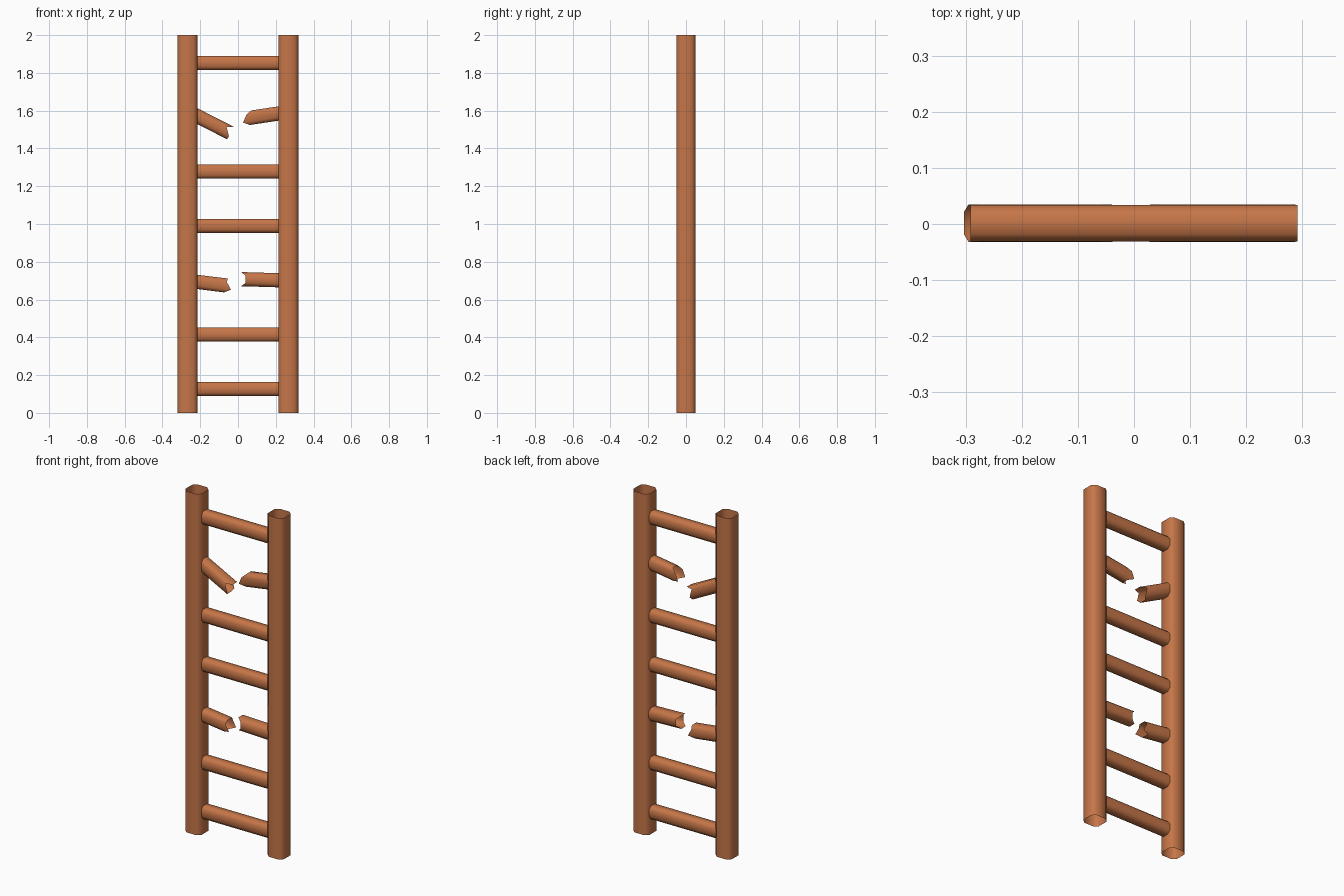
import bpy, bmesh, math

if "Cube" in bpy.data.objects:
    bpy.data.objects.remove(bpy.data.objects["Cube"])

wood = bpy.data.materials.new("brown_wood")
wood.diffuse_color = (0.56, 0.18, 0.065, 1)
wood.use_nodes = True
wood.node_tree.nodes["Principled BSDF"].inputs["Base Color"].default_value = wood.diffuse_color


def octagon(a, b, ca, cb):
    """Chamfered rectangle with half sizes a, b and chamfers ca, cb."""
    return [(a - ca, b), (a, b - cb), (a, -b + cb), (a - ca, -b),
            (-a + ca, -b), (-a, -b + cb), (-a, b - cb), (-a + ca, b)]


def tube(name, ring0, ring1):
    """Open smooth tube between two rings of points."""
    bm = bmesh.new()
    r0 = [bm.verts.new(p) for p in ring0]
    r1 = [bm.verts.new(p) for p in ring1]
    n = len(r0)
    for i in range(n):
        j = (i + 1) % n
        f = bm.faces.new((r0[i], r0[j], r1[j], r1[i]))
        f.smooth = True
    # make the walls face outward
    mid = sum((v.co for v in bm.verts), r0[0].co * 0) / (2 * n)
    bm.normal_update()
    f = list(bm.faces)[0]
    if f.normal.dot(f.calc_center_median() - mid) < 0:
        bmesh.ops.reverse_faces(bm, faces=bm.faces[:])
    me = bpy.data.meshes.new(name)
    bm.to_mesh(me)
    bm.free()
    me.materials.append(wood)
    ob = bpy.data.objects.new(name, me)
    bpy.context.collection.objects.link(ob)
    return ob


# side rails: hollow, rounded square section
rail = octagon(0.0525, 0.051, 0.02, 0.02)
for label, s in (("left", -1), ("right", 1)):
    tube(label + "_rail",
         [(s * 0.267 + x, y, 0) for x, y in rail],
         [(s * 0.267 + x, y, 2) for x, y in rail])

# whole rungs: hollow, ends hidden inside the rails
RUNG_Y = 0.0015
rung = octagon(0.0325, 0.0375, 0.013, 0.018)
for i in (0, 1, 3, 4, 6):
    z = 0.127 + 0.2877 * i
    tube("rung_%d" % (i + 1),
         [(-0.291, y + RUNG_Y, z + v) for y, v in rung],
         [(0.291, y + RUNG_Y, z + v) for y, v in rung])


# broken rungs: tilted stubs with a jagged end,
# given as end x at the top, upper, lower and bottom edges
def stub(name, ax, az, slope, ends):
    t = math.atan(slope)
    c, s = math.cos(t), math.sin(t)
    start, end = [], []
    for (y, v), k in zip(rung, (0, 1, 2, 3, 3, 2, 1, 0)):
        sx, sz = ax - v * s, az + v * c
        start.append((sx, y * 1.03 + RUNG_Y, sz))
        end.append((ends[k], y * 1.03 + RUNG_Y, sz + (ends[k] - sx) * slope))
    tube(name, start, end)


stub("broken_rung_upper_left", -0.286, 1.607, -0.51, (-0.021, -0.06, -0.048, -0.058))
stub("broken_rung_upper_right", 0.285, 1.5955, 0.15, (0.07, 0.045, 0.027, 0.063))
stub("broken_rung_lower_left", -0.286, 0.702, -0.123, (-0.053, -0.06, -0.037, -0.074))
stub("broken_rung_lower_right", 0.285, 0.700, -0.03, (0.016, 0.04, 0.04, 0.016))
